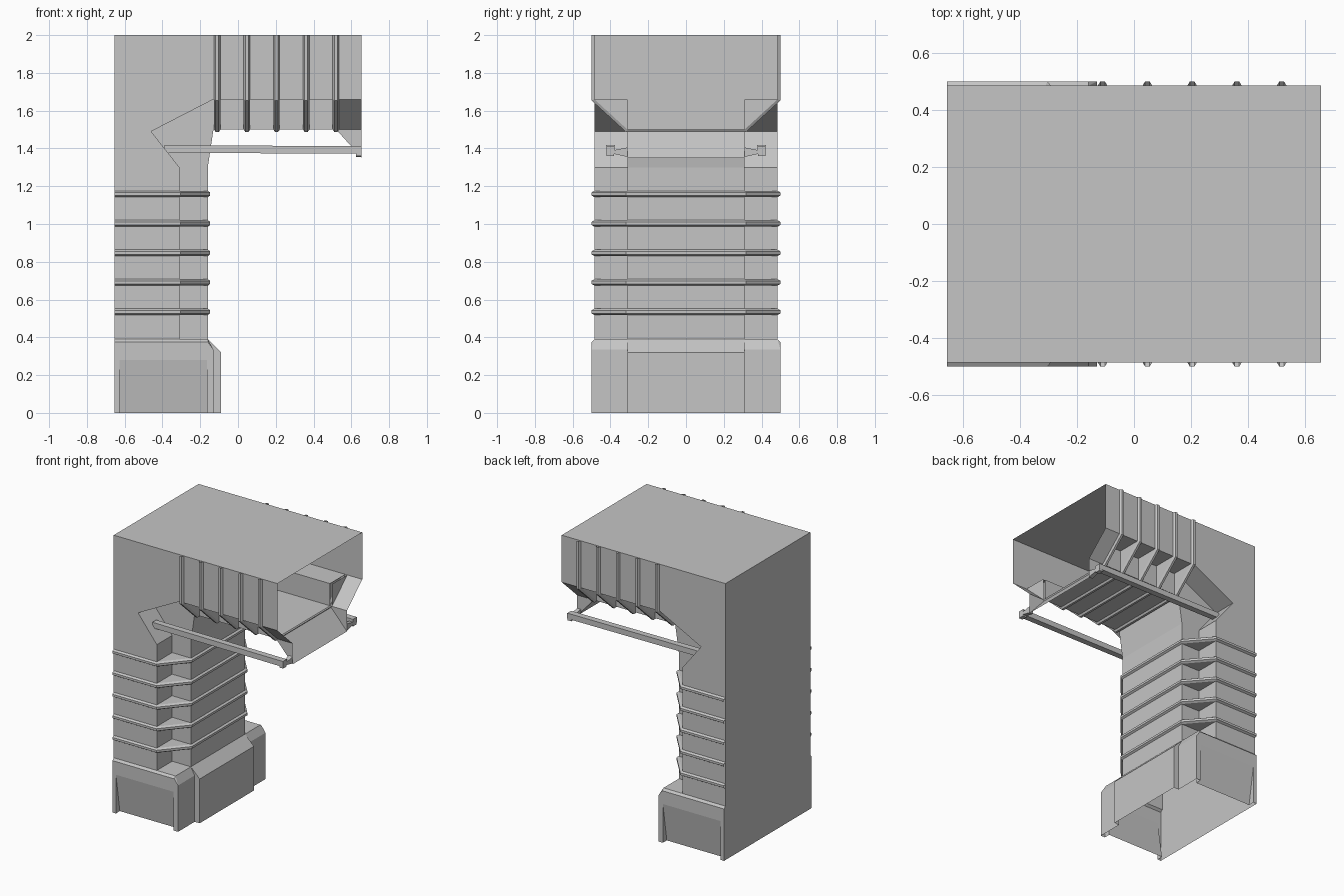
import bpy
import bmesh

cube = bpy.data.objects.get("Cube")
if cube:
    bpy.data.objects.remove(cube, do_unlink=True)

grey = bpy.data.materials.new("painted grey")
grey.use_nodes = True
GREY = (0.56, 0.56, 0.56, 1)
grey.diffuse_color = GREY
grey.node_tree.nodes["Principled BSDF"].inputs["Base Color"].default_value = GREY


def face(bm, pts):
    bm.faces.new([bm.verts.new(p) for p in pts])


def pair(bm, pts):
    """Add a face and its mirror image across the y = 0 plane."""
    face(bm, pts)
    face(bm, [(x, -y, z) for x, y, z in reversed(pts)])


def loft(bm, a, b, add=face):
    """Join two open rows of points with quads, dropping repeated corners."""
    for i in range(len(a) - 1):
        quad = list(dict.fromkeys([a[i], a[i + 1], b[i + 1], b[i]]))
        if len(quad) > 2:
            add(bm, quad)


def finish(bm, name):
    bmesh.ops.remove_doubles(bm, verts=bm.verts, dist=0.0005)
    bmesh.ops.recalc_face_normals(bm, faces=bm.faces)
    mesh = bpy.data.meshes.new(name)
    bm.to_mesh(mesh)
    bm.free()
    mesh.materials.append(grey)
    obj = bpy.data.objects.new(name, mesh)
    bpy.context.collection.objects.link(obj)
    return obj


def at(y, row):
    return [(x, y, z) for x, z in row]


BACK, END, TOP = -0.655, 0.655, 2.0
SIDE, INNER = 0.485, 0.31
COL_OUT, COL_IN = -0.31, -0.16      # stepped column corner
ARM_OUT, ARM_IN = 1.66, 1.5         # stepped arm corner
FOOT, LAST = 0.39, 0.52

# Hollow housing: column and arm as one folded sheet
step = [(COL_OUT, FOOT), (COL_OUT, 1.3), (-0.46, 1.49), (-0.13, ARM_OUT), (LAST, ARM_OUT)]
belly = [(COL_IN, FOOT), (COL_IN, 1.3), (-0.13, ARM_IN), (LAST, ARM_IN)]
bm = bmesh.new()
pair(bm, at(SIDE, [(BACK, FOOT)] + step + [(END, ARM_OUT), (END, TOP), (BACK, TOP)]))
loft(bm, at(SIDE, step), at(INNER, step), pair)
pair(bm, at(INNER, step + belly[::-1]))
loft(bm, at(-INNER, belly), at(INNER, belly))
loft(bm, at(-SIDE, [(BACK, 0), (BACK, TOP), (END, TOP)]),
     at(SIDE, [(BACK, 0), (BACK, TOP), (END, TOP)]))
pair(bm, [(LAST, SIDE, ARM_OUT), (END, SIDE, ARM_OUT), (END, INNER, ARM_IN), (LAST, INNER, ARM_IN)])
finish(bm, "housing")

# Sloping lip under the open end
bm = bmesh.new()
lip = [(LAST, ARM_IN), (END, 1.35)]
loft(bm, at(-INNER, lip), at(INNER, lip))
pair(bm, at(INNER, lip + [(END, ARM_IN)]))
finish(bm, "end_lip")

# Flared foot with corner posts and a thicker centre
OUT, POST, FRONT = 0.5, -0.13, -0.09
bm = bmesh.new()
mid = [(COL_IN, OUT, 0.375), (POST, OUT, 0.335), (POST, INNER, 0.335),
       (FRONT, INNER, 0.32), (FRONT, -INNER, 0.32)]
low = [(x, y, 0) for x, y, z in mid]
rim = [(COL_IN, SIDE, FOOT), (COL_IN, SIDE, FOOT), (COL_IN, INNER, FOOT),
       (COL_IN, INNER, FOOT), (COL_IN, -INNER, FOOT)]
for lower, upper in ((low, mid), (mid, rim)):
    loft(bm, lower[:4], upper[:4], pair)
    loft(bm, lower[3:], upper[3:])
pair(bm, [(BACK, OUT, 0.375), mid[0], rim[0], (BACK, SIDE, FOOT)])
pair(bm, [(COL_OUT, SIDE, FOOT), rim[0], rim[2], (COL_OUT, INNER, FOOT)])
pair(bm, [(BACK, SIDE, 0), (BACK, OUT, 0), (BACK, OUT, 0.375), (BACK, SIDE, FOOT)])

# Leaning recessed panel on each foot side, with its frame
L, R, H, DEEP = -0.627, -0.165, 0.28, 0.455
pair(bm, at(OUT, [(BACK, 0), (L, 0), (L, H), (R, H), (R, 0), (COL_IN, 0),
                  (COL_IN, 0.375), (BACK, 0.375)]))
pair(bm, [(L, DEEP, 0), (R, DEEP, 0), (R, OUT, H), (L, OUT, H)])
for x in (L, R):
    pair(bm, [(x, DEEP, 0), (x, OUT, 0), (x, OUT, H)])
finish(bm, "foot")


def rib(name, base, crest, place, centre):
    """Trapezoid rib along a path, with webs filling the stepped corners."""
    bm = bmesh.new()
    rows = [[place(p, centre + t) for p in path] for path, t in
            ((base, -0.017), (crest, -0.008), (crest, 0.008), (base, 0.017))]
    for a, b in zip(rows, rows[1:]):
        loft(bm, a, b)
    for t in (-0.017, 0.017):
        for a, b in ((1, 2), (4, 3)):
            corner = (base[a][0], base[b][1])
            face(bm, [place(p, centre + t) for p in (base[a], base[b], corner)])
    finish(bm, name)


def path(start, outer, inner, grow):
    """Points of (depth, width) from one side round to the other."""
    half = [(start, SIDE + grow), (outer, SIDE + grow), (inner, INNER + grow / 2)]
    return half + [(d, -w) for d, w in reversed(half)]


# Five ribs round the column and five round the arm
for i in range(5):
    rib(f"column_rib_{i + 1}", path(BACK, COL_OUT, COL_IN, 0),
        path(BACK, COL_OUT + 0.006, COL_IN + 0.013, 0.015),
        lambda p, t: (p[0], p[1], t), 0.535 + 0.156 * i)
    rib(f"arm_rib_{i + 1}", path(TOP, ARM_OUT, ARM_IN, 0),
        path(TOP, ARM_OUT - 0.006, ARM_IN - 0.013, 0.015),
        lambda p, t: (t, p[1], p[0]), -0.11 + 0.157 * i)


def bar(name, a, b):
    """Solid bar between two four-cornered ends."""
    bm = bmesh.new()
    loft(bm, a + a[:1], b + b[:1])
    face(bm, a[::-1])
    face(bm, b)
    finish(bm, name)


# Side rails and the brackets that tie them to the lip
for side, s in (("left", 1), ("right", -1)):
    def rail_end(x, z):
        return [(x, s * (0.4 + u), z + v) for u, v in
                ((-0.022, -0.02), (0.022, -0.02), (0.022, 0.02), (-0.022, 0.02))]

    def bracket_end(y, lo, hi):
        return [(x, s * y, z) for x, z in ((0.625, lo), (END, lo), (END, hi), (0.625, hi))]

    name = "back" if s > 0 else "front"
    bar(name + "_rail", rail_end(-0.39, 1.397), rail_end(END, 1.392))
    bar(name + "_rail_bracket", bracket_end(INNER, 1.355, 1.405), bracket_end(0.385, 1.372, 1.39))
    bar(name + "_rail_tip", bracket_end(0.38, 1.36, 1.4), bracket_end(0.42, 1.36, 1.4))
